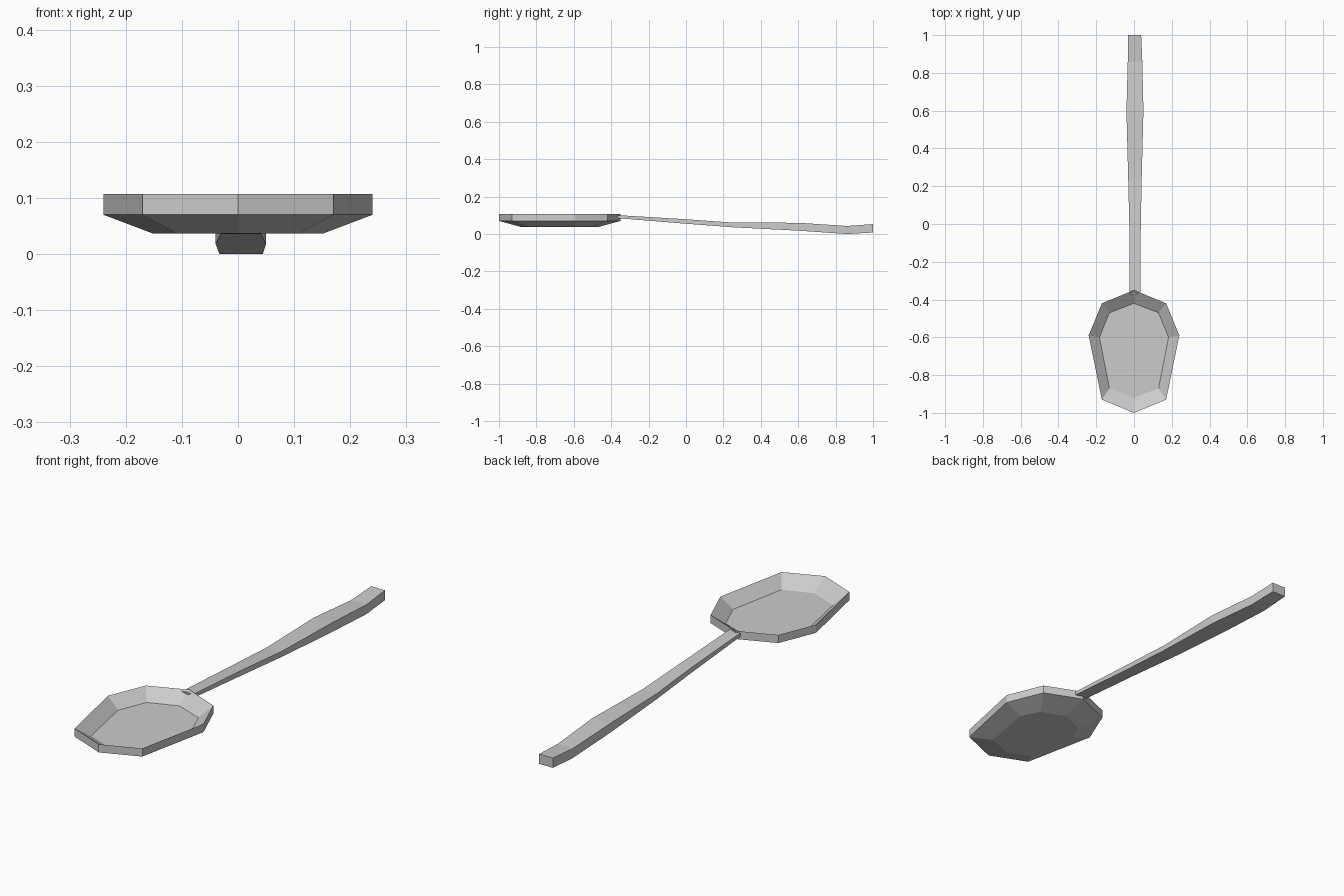
import bpy, bmesh

if "Cube" in bpy.data.objects:
    bpy.data.objects.remove(bpy.data.objects["Cube"])


def loft(name, rings):
    """Skin matching rings into a closed, flat-faced solid with end caps."""
    bm = bmesh.new()
    loops = [[bm.verts.new(p) for p in ring] for ring in rings]
    n = len(loops[0])
    for a, b in zip(loops, loops[1:]):
        for i in range(n):
            j = (i + 1) % n
            bm.faces.new((a[i], a[j], b[j], b[i]))
    bm.faces.new(loops[0])
    bm.faces.new(loops[-1])
    bmesh.ops.recalc_face_normals(bm, faces=bm.faces[:])
    mesh = bpy.data.meshes.new(name)
    bm.to_mesh(mesh)
    bm.free()
    obj = bpy.data.objects.new(name, mesh)
    bpy.context.collection.objects.link(obj)
    return obj


def octagon(half, z):
    """Mirror a front-to-back half outline into an eight-sided ring."""
    mirrored = [(-x, y) for x, y in reversed(half[1:-1])]
    return [(x, y, z) for x, y in half + mirrored]


# Bowl: underside, lower wall edge, sharp rim, inner floor
rim = [(0, -1), (0.17, -0.93), (0.24, -0.59), (0.17, -0.42), (0, -0.35)]
under = [(0, -0.88), (0.11, -0.84), (0.153, -0.6), (0.11, -0.515), (0, -0.47)]
floor = [(0, -0.92), (0.13, -0.87), (0.183, -0.6), (0.13, -0.47), (0, -0.42)]
loft("bowl", [octagon(under, 0.037), octagon(rim, 0.07),
              octagon(rim, 0.107), octagon(floor, 0.06)])

# Handle: rectangular sections (y, x min, x max, z bottom, z top)
sections = [
    (-0.37, -0.023, 0.033, 0.085, 0.101),
    (0.00, -0.025, 0.036, 0.055, 0.079),
    (0.25, -0.031, 0.041, 0.036, 0.061),
    (0.60, -0.040, 0.050, 0.018, 0.060),
    (0.86, -0.033, 0.044, 0.000, 0.043),
    (1.00, -0.031, 0.038, 0.008, 0.053),
]
loft("handle", [[(x0, y, z0), (x1, y, z0), (x1, y, z1), (x0, y, z1)]
                for y, x0, x1, z0, z1 in sections])
